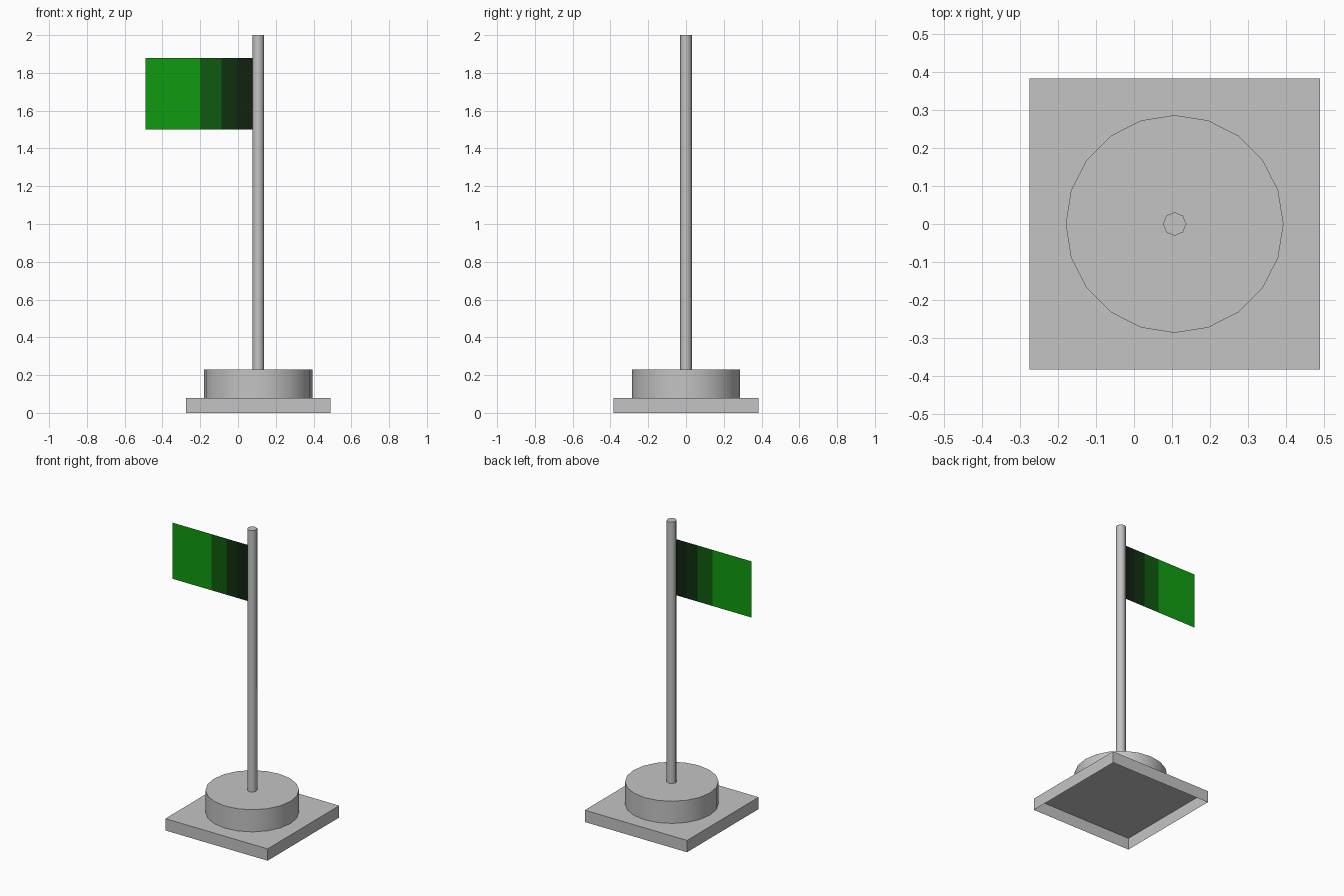
import bpy, bmesh, math

if "Cube" in bpy.data.objects:
    bpy.data.objects.remove(bpy.data.objects["Cube"])

CX = 0.107  # pole axis, offset so that flag and base balance around x = 0


def material(name, rgb):
    m = bpy.data.materials.new(name)
    m.diffuse_color = (*rgb, 1.0)
    m.use_nodes = True
    m.node_tree.nodes["Principled BSDF"].inputs["Base Color"].default_value = m.diffuse_color
    return m


def add_object(name, bm, mats):
    me = bpy.data.meshes.new(name)
    bm.to_mesh(me)
    bm.free()
    for m in mats:
        me.materials.append(m)
    ob = bpy.data.objects.new(name, me)
    bpy.context.collection.objects.link(ob)
    return ob


def prism(name, sides, radius, z0, z1, mat, turn=0.0, smooth=False):
    """Upright prism with a top cap and an open bottom."""
    bm = bmesh.new()
    rings = [[bm.verts.new((CX + radius * math.cos(turn + math.tau * i / sides),
                            radius * math.sin(turn + math.tau * i / sides), z))
              for i in range(sides)] for z in (z0, z1)]
    low, high = rings
    for i in range(sides):
        j = (i + 1) % sides
        bm.faces.new((low[i], low[j], high[j], high[i])).smooth = smooth
    bm.faces.new(high)
    # keep the cap rim crisp
    for e in bm.edges:
        if abs(e.verts[0].co.z - e.verts[1].co.z) < 1e-6:
            e.smooth = False
    return add_object(name, bm, [mat])


grey = material("stone grey", (0.55, 0.55, 0.55))
greens = [material("bright green", (0.005, 0.33, 0.005)),
          material("mid green", (0.005, 0.10, 0.005)),
          material("dark green", (0.005, 0.03, 0.005)),
          material("deepest green", (0.005, 0.016, 0.005))]

# Base plate, drum and pole
prism("base_plate", 4, 0.383 * math.sqrt(2), 0.0, 0.08, grey, turn=math.pi / 4)
prism("base_drum", 20, 0.287, 0.08, 0.23, grey, smooth=True)
prism("pole", 8, 0.031, 0.23, 2.0, grey, smooth=True)

# Flag: flat sheet in vertical bands, darkening towards the pole
bm = bmesh.new()
columns = [(bm.verts.new((x, 0, 1.50)), bm.verts.new((x, 0, 1.88)))
           for x in (-0.49, -0.20, -0.087, -0.005, 0.078)]
for i, (a, b) in enumerate(zip(columns, columns[1:])):
    bm.faces.new((a[0], b[0], b[1], a[1])).material_index = i
add_object("flag", bm, greens)
